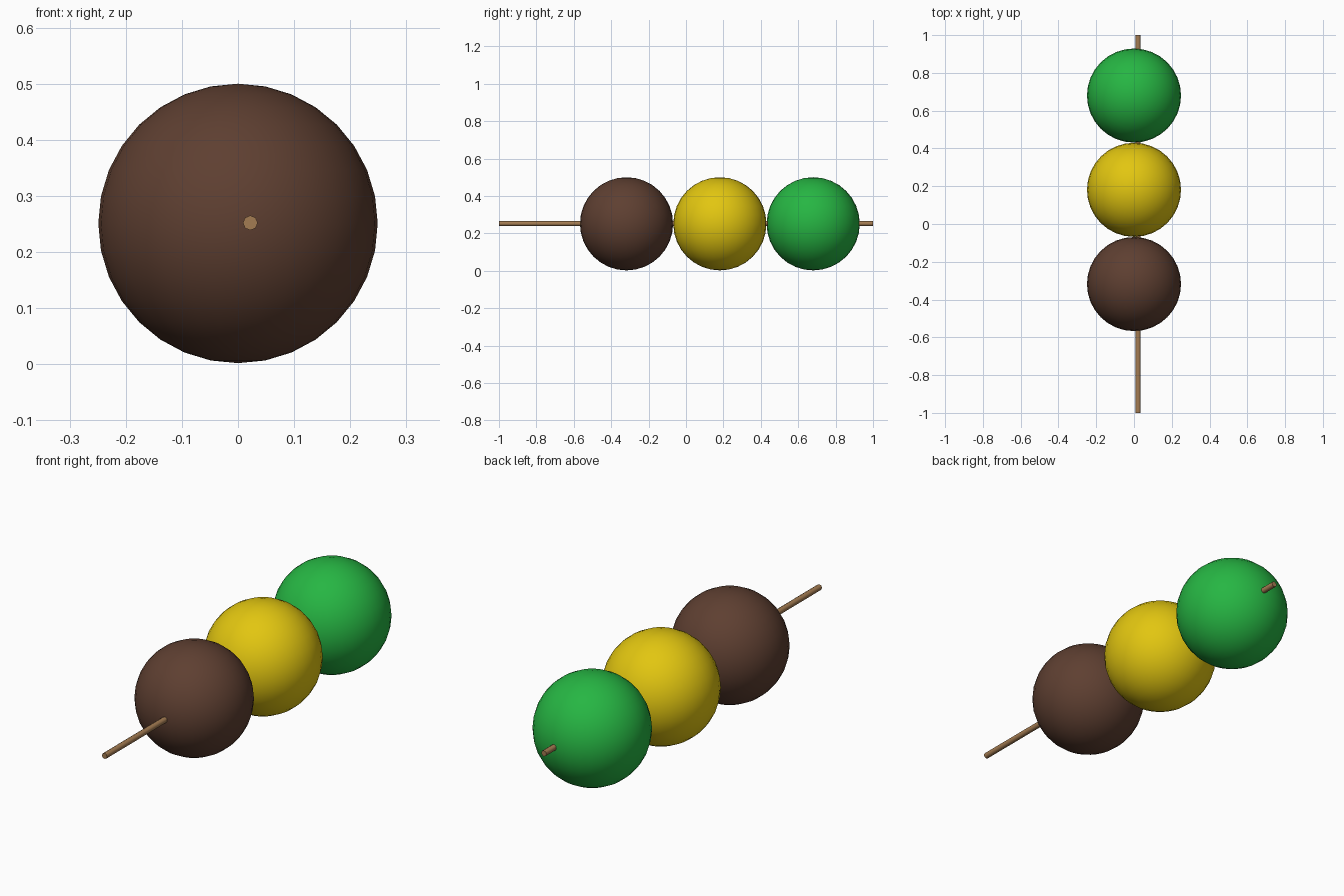
import bpy, math

if "Cube" in bpy.data.objects:
    bpy.data.objects.remove(bpy.data.objects["Cube"])


def material(name, rgb):
    # sRGB 0-255 to linear
    lin = [((c / 255 + 0.055) / 1.055) ** 2.4 for c in rgb]
    m = bpy.data.materials.new(name)
    m.diffuse_color = (*lin, 1)
    m.use_nodes = True
    m.node_tree.nodes["Principled BSDF"].inputs["Base Color"].default_value = m.diffuse_color
    return m


def finish(name, mat):
    ob = bpy.context.object
    ob.name = name
    ob.data.materials.append(mat)
    bpy.ops.object.shade_smooth_by_angle(angle=math.radians(50 if name == "skewer" else 61))
    return ob


R, Z = 0.249, 0.251

# Three dumplings in a row, front to back
for name, y, rgb in (("brown_dumpling", -0.318, (94, 63, 49)),
                     ("yellow_dumpling", 0.181, (226, 198, 16)),
                     ("green_dumpling", 0.68, (38, 182, 67))):
    bpy.ops.mesh.primitive_uv_sphere_add(segments=32, ring_count=16, radius=R, location=(0, y, Z))
    finish(name, material(name.split("_")[0], rgb))

# Thin wooden skewer, slightly off centre, running right through
bpy.ops.mesh.primitive_cylinder_add(vertices=8, radius=0.0132, depth=2, location=(0.022, 0, 0.252),
                                    rotation=(math.pi / 2, 0, 0))
finish("skewer", material("wood", (164, 124, 82)))
